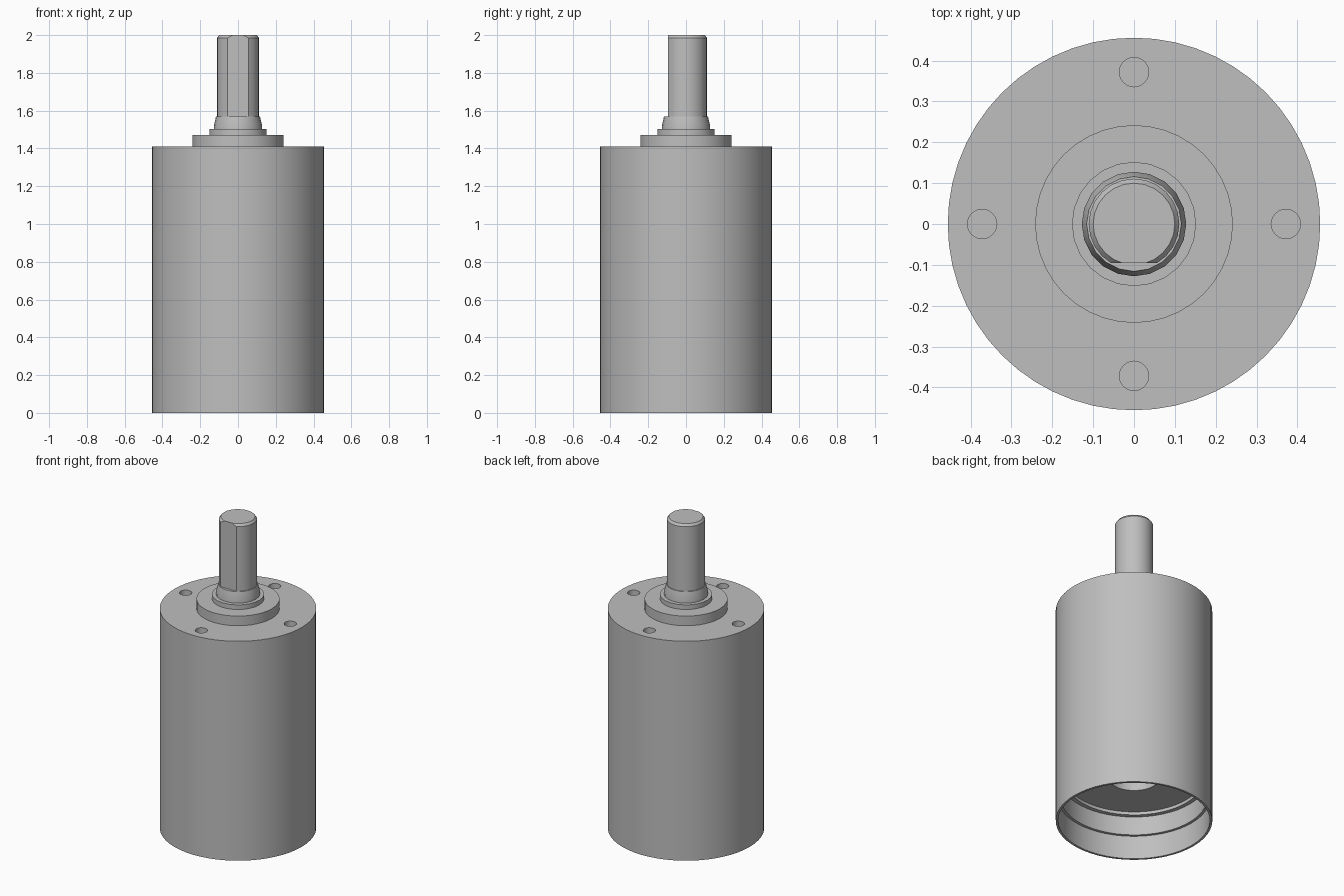
import bpy, bmesh, math
from mathutils import Vector

cube = bpy.data.objects.get("Cube")
if cube:
    bpy.data.objects.remove(cube)

steel = bpy.data.materials.new("grey_steel")
steel.use_nodes = True
steel.diffuse_color = (0.52, 0.52, 0.52, 1)
steel.node_tree.nodes["Principled BSDF"].inputs["Base Color"].default_value = steel.diffuse_color


def lathe(name, profile, sides):
    """Turn an (r, z) profile that starts and ends on the axis into a solid."""
    bm = bmesh.new()
    verts = [bm.verts.new((r, 0, z)) for r, z in profile]
    edges = [bm.edges.new(pair) for pair in zip(verts, verts[1:])]
    bmesh.ops.spin(bm, geom=verts + edges, cent=(0, 0, 0), axis=(0, 0, 1),
                   angle=math.tau, steps=sides, use_merge=True)
    bmesh.ops.remove_doubles(bm, verts=bm.verts, dist=1e-5)
    bmesh.ops.dissolve_degenerate(bm, edges=bm.edges, dist=1e-5)
    bmesh.ops.recalc_face_normals(bm, faces=bm.faces)
    mesh = bpy.data.meshes.new(name)
    bm.to_mesh(mesh)
    bm.free()
    mesh.materials.append(steel)
    obj = bpy.data.objects.new(name, mesh)
    bpy.context.collection.objects.link(obj)
    return obj


def activate(obj):
    bpy.ops.object.select_all(action='DESELECT')
    obj.select_set(True)
    bpy.context.view_layer.objects.active = obj


def smooth(obj):
    activate(obj)
    bpy.ops.object.shade_smooth_by_angle(angle=math.radians(32))


# Housing: thin skirt, stepped recess and centre bore open at the bottom
housing = lathe("housing", [
    (0, 0.6), (0.15, 0.6), (0.15, 0.29), (0.4, 0.29), (0.4, 0.27), (0.425, 0.27),
    (0.425, 0.15), (0.442, 0.15), (0.442, 0), (0.456, 0), (0.456, 1.41), (0, 1.41)], 56)

# Four mounting holes in the top face
for i in range(4):
    angle = i * math.pi / 2
    drill = lathe("hole_cutter", [(0, 1.25), (0.036, 1.25), (0.036, 1.5), (0, 1.5)], 24)
    drill.location = (0.372 * math.cos(angle), 0.372 * math.sin(angle), 0)
    drill.hide_render = True
    activate(housing)
    cut = housing.modifiers.new("mounting_hole", 'BOOLEAN')
    cut.operation = 'DIFFERENCE'
    cut.object = drill
    bpy.ops.object.modifier_apply(modifier=cut.name)
    bpy.data.objects.remove(drill)
smooth(housing)

# Centring boss, bearing ring and tapered seal
smooth(lathe("centring_boss", [(0, 1.4), (0.242, 1.4), (0.242, 1.472), (0, 1.472)], 40))
smooth(lathe("bearing_ring", [(0, 1.46), (0.152, 1.46), (0.152, 1.502), (0, 1.502)], 24))
smooth(lathe("shaft_seal", [(0, 1.49), (0.128, 1.49), (0.128, 1.52), (0.116, 1.57), (0, 1.57)], 20))

# Output shaft with chamfered tip and a flat milled on the front
shaft = lathe("output_shaft", [(0, 1.5), (0.111, 1.5), (0.111, 1.985), (0.1, 2), (0, 2)], 24)
bm = bmesh.new()
bm.from_mesh(shaft.data)
result = bmesh.ops.bisect_plane(bm, geom=bm.verts[:] + bm.edges[:] + bm.faces[:],
                                plane_co=Vector((0, -0.096, 0)), plane_no=Vector((0, -1, 0)),
                                clear_outer=True)
rim = [e for e in result["geom_cut"] if isinstance(e, bmesh.types.BMEdge)]
bmesh.ops.contextual_create(bm, geom=rim)
for edge in bm.edges:
    edge.smooth = True
bmesh.ops.recalc_face_normals(bm, faces=bm.faces)
bm.to_mesh(shaft.data)
bm.free()
smooth(shaft)
# Keep the milled flat crisp
for face in shaft.data.polygons:
    if face.normal.y < -0.999:
        face.use_smooth = False
